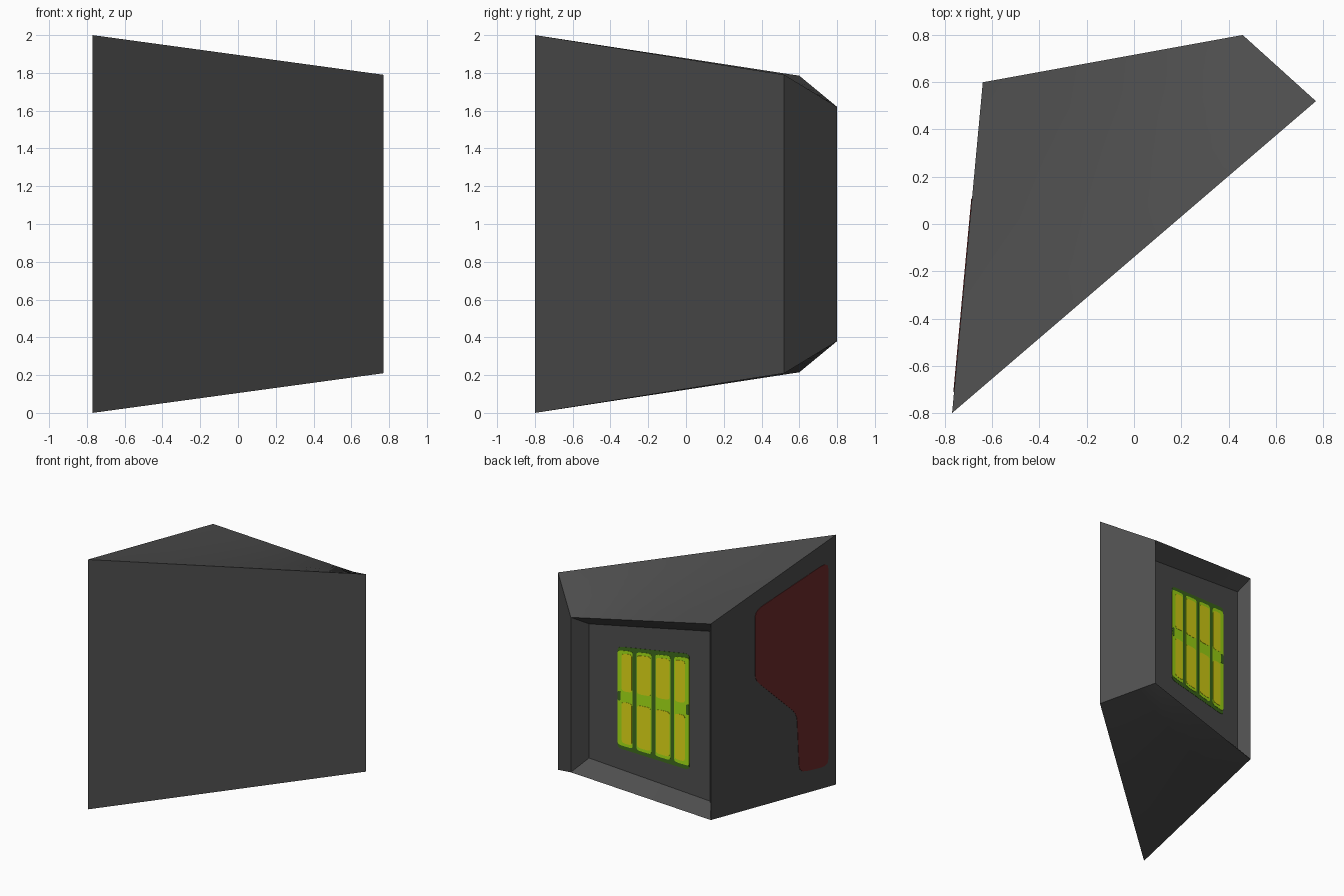
import bpy, bmesh, math
from mathutils import Vector

if "Cube" in bpy.data.objects:
    bpy.data.objects.remove(bpy.data.objects["Cube"])


def material(name, rgb):
    m = bpy.data.materials.new(name)
    m.diffuse_color = (*rgb, 1)
    m.use_nodes = True
    m.node_tree.nodes["Principled BSDF"].inputs["Base Color"].default_value = m.diffuse_color
    return m


GREY = material("dark grey", (0.075, 0.075, 0.075))
RED = material("dark red", (0.16, 0.025, 0.025))
MOSS = material("dark green", (0.05, 0.15, 0.012))
LIME = material("lime green", (0.38, 0.76, 0.008))
YELLOW = material("yellow", (0.76, 0.72, 0.008))

# Upright corner edges: x, y, half height about z = 1
A, B, C, D = (-.77, -.8, 1), (.77, .52, .79), (.46, .8, .62), (-.64, .6, .785)
C_IN, D_IN = (.39, .67, .537), (-.58, .522, .68)    # recessed panel edges


def point(edge, v):
    return Vector((edge[0], edge[1], 1 + v * edge[2]))


def on_wall(e0, e1, u, v):
    return point(e0, v).lerp(point(e1, v), u)


def finish(bm, name, mat):
    bmesh.ops.remove_doubles(bm, verts=bm.verts, dist=1e-5)
    bmesh.ops.recalc_face_normals(bm, faces=bm.faces)
    me = bpy.data.meshes.new(name)
    bm.to_mesh(me)
    bm.free()
    me.materials.append(mat)
    ob = bpy.data.objects.new(name, me)
    bpy.context.collection.objects.link(ob)
    return ob


def patch(bm, a, b, c, d, n=6):
    """Four-sided surface blended between its corners."""
    g = [[bm.verts.new(a.lerp(b, i / n).lerp(d.lerp(c, i / n), j / n))
          for j in range(n + 1)] for i in range(n + 1)]
    for i in range(n):
        for j in range(n):
            bm.faces.new((g[i][j], g[i + 1][j], g[i + 1][j + 1], g[i][j + 1]))


def rounded(pts, r):
    """Round the corners of a (u, v) outline."""
    out = []
    for i, p in enumerate(pts):
        p = Vector(p)
        a, b = Vector(pts[i - 1]) - p, Vector(pts[(i + 1) % len(pts)]) - p
        a, b = (p + k * min(r / k.length, .45) for k in (a, b))
        for t in (0, .33, .67, 1):
            out.append(a * (1 - t) ** 2 + p * 2 * t * (1 - t) + b * t * t)
    return out


def plate(bm, e0, e1, pts, height, r):
    """Thin painted plate lying on the wall between two upright edges."""
    n = Vector((e0[1] - e1[1], e1[0] - e0[0], 0)).normalized()
    if n.dot(Vector((-.5, .5, 0))) < 0:
        n = -n
    base = [on_wall(e0, e1, *p) for p in rounded(pts, r)]
    low = [bm.verts.new(p - n * .001) for p in base]
    top = [bm.verts.new(p + n * height) for p in base]
    bm.faces.new(top)
    bm.faces.new(low[::-1])
    for i in range(len(base)):
        bm.faces.new((low[i - 1], low[i], top[i], top[i - 1]))


def box(u0, u1, v0, v1):
    return [(u0, v0), (u1, v0), (u1, v1), (u0, v1)]


# Wedge-shaped housing with a recessed back
bm = bmesh.new()
for s in (-1, 1):
    patch(bm, *(point(e, s) for e in (A, B, C, D)))
    patch(bm, *(point(e, s) for e in (C, D, D_IN, C_IN)))
for e0, e1 in ((A, B), (B, C), (D, A), (C, C_IN), (C_IN, D_IN), (D_IN, D)):
    patch(bm, point(e0, -1), point(e1, -1), point(e1, 1), point(e0, 1))
housing = finish(bm, "housing", GREY)
bpy.context.view_layer.objects.active = housing
housing.select_set(True)
bpy.ops.object.shade_smooth_by_angle(angle=math.radians(30))

# Red marking on the left wall
bm = bmesh.new()
plate(bm, D, A, [(.352, .83), (.936, .83), (.936, -.83), (.704, -.81),
                 (.685, -.3), (.352, .18)], .003, .06)
finish(bm, "red_side_marking", RED)

# Display: dark backing, four lime columns, two yellow cells in each
bm = bmesh.new()
plate(bm, C_IN, D_IN, box(.238, .828, -.71, .71), .002, .04)
finish(bm, "display_backing", MOSS)

limes, cells = bmesh.new(), bmesh.new()
for i in range(4):
    u0 = .238 + .1557 * i
    u1 = u0 + .123
    plate(limes, C_IN, D_IN, box(u0, u1, -.66, .66), .004, .03)
    y0 = u0 + (.035 if i == 0 else .006)      # outer edges keep a lime border
    y1 = u1 - (.035 if i == 3 else .006)
    plate(cells, C_IN, D_IN, box(y0, y1, .10, .62), .006, .03)
    plate(cells, C_IN, D_IN, box(y0, y1, -.62, -.05), .006, .03)
finish(limes, "display_columns", LIME)
finish(cells, "display_cells", YELLOW)

# Dark notches at both ends of the middle band
bm = bmesh.new()
for u in (.238, .803):
    plate(bm, C_IN, D_IN, box(u, u + .025, -.04, .09), .005, .02)
finish(bm, "display_notches", MOSS)
